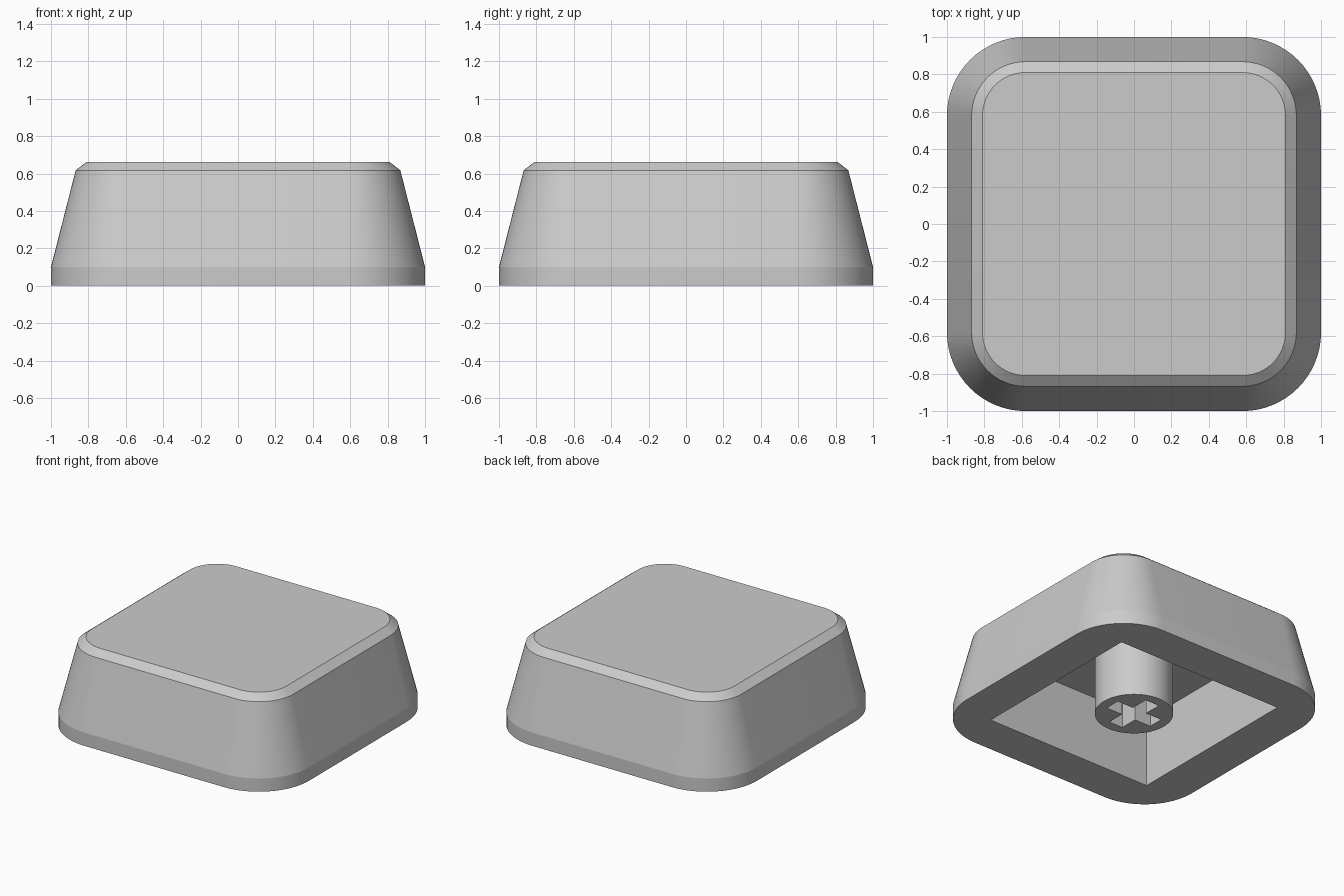
import bpy, bmesh, math

if "Cube" in bpy.data.objects:
    bpy.data.objects.remove(bpy.data.objects["Cube"])

CEILING = 0.52      # height of the hollow's ceiling
CORNER = 0.58       # centre of every rounded corner arc

grey = bpy.data.materials.new("plain grey")
grey.diffuse_color = (0.6, 0.6, 0.6, 1)
grey.use_nodes = True
grey.node_tree.nodes["Principled BSDF"].inputs["Base Color"].default_value = grey.diffuse_color


def make_object(name, bm):
    bmesh.ops.recalc_face_normals(bm, faces=bm.faces)
    mesh = bpy.data.meshes.new(name)
    bm.to_mesh(mesh)
    bm.free()
    mesh.materials.append(grey)
    obj = bpy.data.objects.new(name, mesh)
    bpy.context.collection.objects.link(obj)
    return obj


def rounded_square(half, steps=16):
    """Outline whose corner arcs share the same centres at every size."""
    r = half - CORNER
    points = []
    for quarter in range(4):
        mid = math.radians(45 + 90 * quarter)
        cx = math.copysign(CORNER, math.cos(mid))
        cy = math.copysign(CORNER, math.sin(mid))
        for i in range(steps + 1):
            a = math.radians(90) * (quarter + i / steps)
            points.append((cx + r * math.cos(a), cy + r * math.sin(a)))
    return points


def loft(name, outlines):
    """Closed solid through (outline, height) pairs."""
    bm = bmesh.new()
    rings = [[bm.verts.new((x, y, z)) for x, y in pts] for pts, z in outlines]
    n = len(rings[0])
    for low, high in zip(rings, rings[1:]):
        for i in range(n):
            j = (i + 1) % n
            bm.faces.new((low[i], low[j], high[j], high[i]))
    bm.faces.new(rings[0][::-1])
    bm.faces.new(rings[-1])
    return make_object(name, bm)


def prism(name, points, bottom, top):
    return loft(name, [(points, bottom), (points, top)])


def cut(obj, cutter):
    cutter.hide_render = True
    mod = obj.modifiers.new("cut", 'BOOLEAN')
    mod.operation = 'DIFFERENCE'
    mod.solver = 'EXACT'
    mod.object = cutter
    bpy.context.view_layer.objects.active = obj
    bpy.ops.object.modifier_apply(modifier=mod.name)
    bpy.data.objects.remove(cutter)


def smooth(obj):
    bpy.ops.object.select_all(action='DESELECT')
    obj.select_set(True)
    bpy.context.view_layer.objects.active = obj
    bpy.ops.object.shade_smooth_by_angle(angle=math.radians(10))


# Cap shell: upright skirt, tapered sides, chamfered flat top
profile = [(1.0, 0), (1.0, 0.1), (0.868, 0.617), (0.81, 0.662)]
cap = loft("cap_shell", [(rounded_square(h), z) for h, z in profile])

# Square hollow underneath
s = 0.695
cut(cap, prism("hollow_cutter", [(-s, -s), (s, -s), (s, s), (-s, s)], -0.2, CEILING))
smooth(cap)

# Round stem hanging from the ceiling
circle = [(0.268 * math.cos(math.tau * i / 64), 0.268 * math.sin(math.tau * i / 64))
          for i in range(64)]
stem = prism("stem", circle, 0, CEILING)

# Cross-shaped socket in the stem
L, w = 0.194, 0.058
cross = []
for k in range(4):
    c, sn = round(math.cos(k * math.pi / 2)), round(math.sin(k * math.pi / 2))
    cross += [(x * c - y * sn, x * sn + y * c) for x, y in ((L, -w), (L, w), (w, w))]
cut(stem, prism("socket_cutter", cross, -0.2, 0.44))
smooth(stem)
